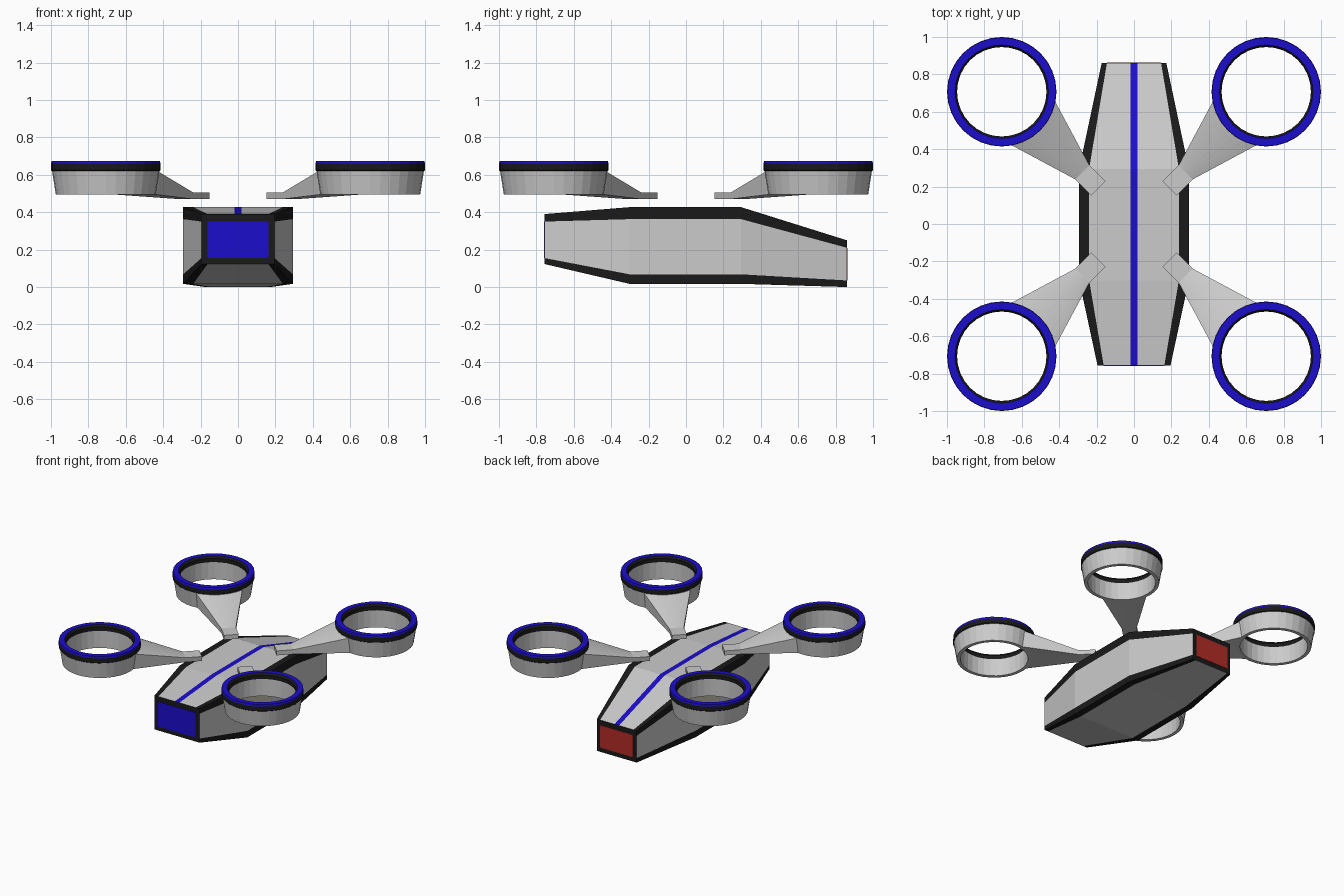
import bpy, bmesh
from math import sin, cos, pi, radians, sqrt

if "Cube" in bpy.data.objects:
    bpy.data.objects.remove(bpy.data.objects["Cube"])


def material(name, color):
    m = bpy.data.materials.new(name)
    m.diffuse_color = color
    m.use_nodes = True
    m.node_tree.nodes["Principled BSDF"].inputs["Base Color"].default_value = m.diffuse_color
    return m


GREY = material("grey", (0.8, 0.8, 0.8, 1))
BLACK = material("black", (0.01, 0.01, 0.01, 1))
BLUE = material("blue", (0.012, 0.004, 0.6, 1))
RED = material("red", (0.45, 0.025, 0.02, 1))
MATS = [GREY, BLACK, BLUE, RED]
G, K, B, R = range(4)


def loft(name, loops, mats, closed=False, caps=None):
    """Skin between loops of points; mats colours each strip along a loop."""
    bm = bmesh.new()
    rows = [[bm.verts.new(p) for p in loop] for loop in loops]
    n = len(rows[0])
    pairs = list(zip(rows, rows[1:]))
    if closed:
        pairs.append((rows[-1], rows[0]))
    for a, b in pairs:
        for i in range(n):
            j = (i + 1) % n
            bm.faces.new((a[i], a[j], b[j], b[i])).material_index = mats[i % len(mats)]
    if caps is not None:
        for row in (rows[0], rows[-1]):
            bm.faces.new(row).material_index = caps
    bmesh.ops.recalc_face_normals(bm, faces=bm.faces)
    me = bpy.data.meshes.new(name)
    bm.to_mesh(me)
    bm.free()
    for m in MATS:
        me.materials.append(m)
    ob = bpy.data.objects.new(name, me)
    bpy.context.collection.objects.link(ob)
    return ob


# Fuselage: y, outer half width, inner half width, bottom, lower trim, upper trim, top
stations = [
    (-0.757, 0.195, 0.162, 0.123, 0.155, 0.350, 0.390),
    (-0.302, 0.293, 0.240, 0.017, 0.068, 0.363, 0.427),
    (0.295, 0.293, 0.240, 0.017, 0.068, 0.363, 0.427),
    (0.860, 0.173, 0.145, 0.000, 0.035, 0.210, 0.250),
]


def section(y, wo, wi, z0, z1, z2, z3):
    s = 0.02
    xz = [(wo, z1), (wo, z2), (wo, z3), (wi, z3), (s, z3), (-s, z3), (-wi, z3),
          (-wo, z3), (-wo, z2), (-wo, z1), (-wo, z0), (-wi, z0), (wi, z0), (wo, z0)]
    return [(x, y, z) for x, z in xz]


loft("fuselage", [section(*s) for s in stations],
     [G, K, K, G, B, G, K, K, G, K, K, G, K, K], caps=K)


# Coloured end panels
def panel(name, st, dy, mat):
    y, _, w, _, z1, z2, _ = st
    rect = [(-w, z1), (w, z1), (w, z2), (-w, z2)]
    loft(name, [[(x, yy, z) for x, z in rect] for yy in (y, y + dy)], [mat], caps=mat)


panel("front_panel", stations[0], -0.003, B)
panel("rear_panel", stations[-1], 0.003, R)

# Rotor ring profile (radius, z) with the colour of each strip
ring_profile = [(0.267, 0.495), (0.287, 0.62), (0.2925, 0.625), (0.2925, 0.66),
                (0.290, 0.675), (0.250, 0.675), (0.239, 0.66), (0.239, 0.63),
                (0.241, 0.495)]
ring_mats = [G, K, K, B, B, K, K, G, G]
SEG = 32
C = sqrt(0.5)


def arm_loops():
    """Arm cross-columns in local space, x running outward to the ring centre at x = 1."""
    loops = []
    for k in range(-4, 5):
        t = k / 4
        a = radians(36) * t
        y = 0.053 * t
        tip = lambda r, z: (1 - r * cos(a), r * sin(a), z)
        loops.append([(0.27, y, 0.47), (0.39, y, 0.47), tip(0.265, 0.495),
                      tip(0.285, 0.617), (0.39, y, 0.505), (0.27, y, 0.505)])
    return loops


# Four rings and arms on the diagonals
for name, angle in (("rear_right", 45), ("rear_left", 135),
                    ("front_left", 225), ("front_right", 315)):
    ang = radians(angle)
    cx, cy = cos(ang), sin(ang)
    circle = [2 * pi * i / SEG for i in range(SEG)]
    loft(name + "_rotor_ring",
         [[(cx * 0.9999 + r * cos(a), cy * 0.9999 + r * sin(a), z) for r, z in ring_profile]
          for a in circle], ring_mats, closed=True)
    arm = loft(name + "_arm", arm_loops(), [G], caps=G)
    arm.rotation_euler.z = ang
